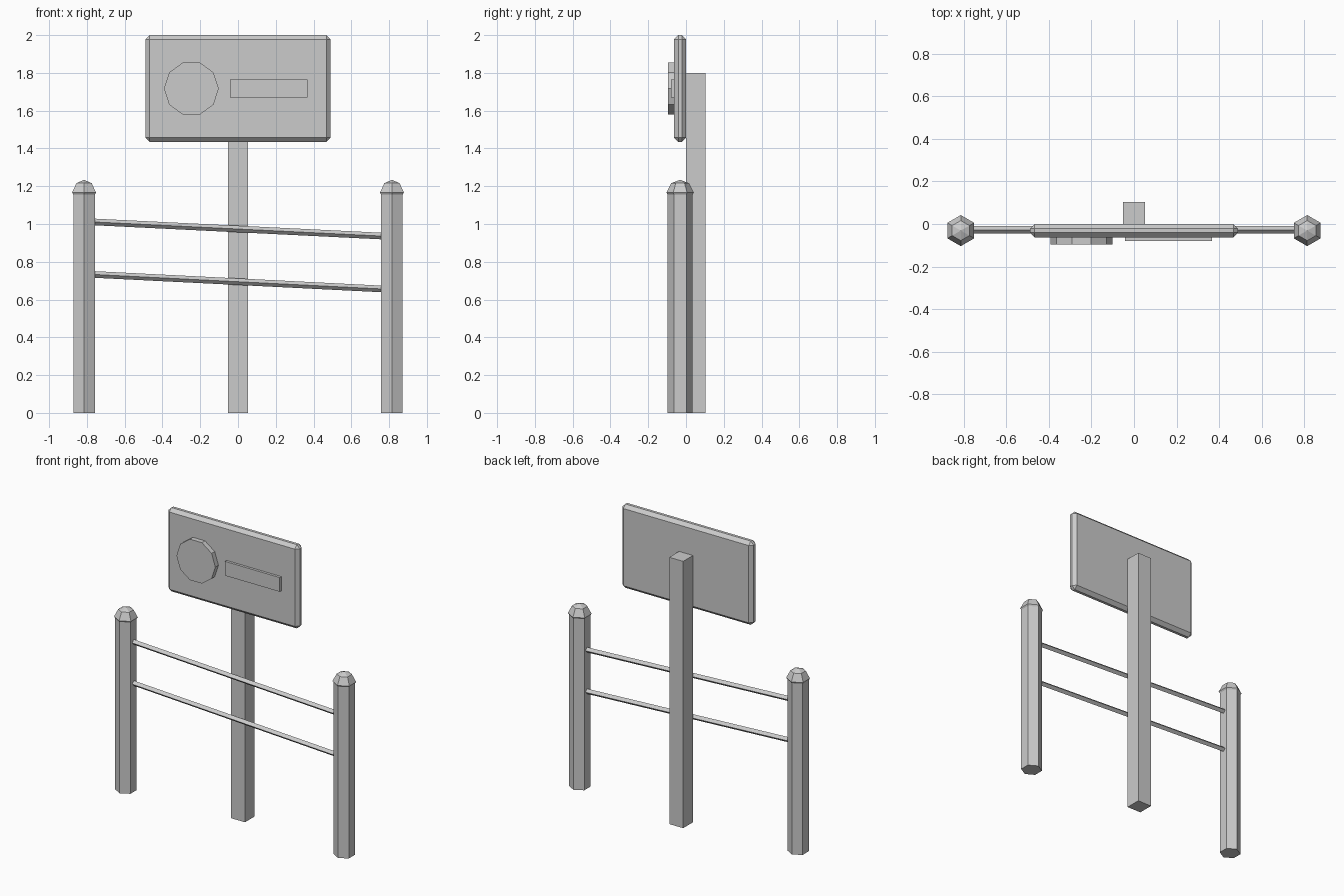
import bpy, bmesh, math
from mathutils import Vector, Matrix

if "Cube" in bpy.data.objects:
    bpy.data.objects.remove(bpy.data.objects["Cube"], do_unlink=True)

grey = bpy.data.materials.new("light grey")
grey.use_nodes = True
colour = (0.6, 0.6, 0.6, 1)
grey.diffuse_color = colour
grey.node_tree.nodes["Principled BSDF"].inputs["Base Color"].default_value = colour


def finish(name, bm):
    bmesh.ops.recalc_face_normals(bm, faces=bm.faces)
    mesh = bpy.data.meshes.new(name)
    bm.to_mesh(mesh)
    bm.free()
    mesh.materials.append(grey)
    obj = bpy.data.objects.new(name, mesh)
    bpy.context.collection.objects.link(obj)
    return obj


def box(name, low, high, bevel=0):
    low, high = Vector(low), Vector(high)
    bm = bmesh.new()
    bmesh.ops.create_cube(bm, size=1, matrix=Matrix.Translation((low + high) / 2)
                          @ Matrix.Diagonal((high - low).to_4d()))
    if bevel:
        bmesh.ops.bevel(bm, geom=bm.edges[:], offset=bevel, segments=1,
                        affect='EDGES', profile=0.5)
    return finish(name, bm)


def prism(name, start, end, radius, sides, turn=0):
    """Closed prism whose axis runs from start to end."""
    start, end = Vector(start), Vector(end)
    axis = end - start
    bm = bmesh.new()
    bmesh.ops.create_cone(
        bm, cap_ends=True, segments=sides, radius1=radius, radius2=radius, depth=axis.length,
        matrix=Matrix.Translation((start + end) / 2)
        @ axis.to_track_quat('Z', 'Y').to_matrix().to_4x4() @ Matrix.Rotation(turn, 4, 'Z'))
    return finish(name, bm)


def lathe_hex(name, centre, profile):
    """Six-sided turned shape with points facing front and back."""
    bm = bmesh.new()
    rings = []
    for r, z in profile:
        rings.append([bm.verts.new((centre[0] + r * math.sin(i * math.pi / 3),
                                    centre[1] + r * math.cos(i * math.pi / 3), z))
                      for i in range(6)])
    for a, b in zip(rings, rings[1:]):
        for i in range(6):
            j = (i + 1) % 6
            bm.faces.new((a[i], a[j], b[j], b[i]))
    bm.faces.new(rings[0])
    bmesh.ops.remove_doubles(bm, verts=bm.verts[:], dist=0.0005)
    return finish(name, bm)


# Side posts with faceted caps
POST_X, POST_Y = 0.815, -0.031
for side, sx in (("right", -1), ("left", 1)):
    centre = (sx * POST_X, POST_Y)
    lathe_hex(side + "_post", centre, [(0.066, 0), (0.066, 1.16), (0, 1.16)])
    lathe_hex(side + "_post_cap", centre,
              [(0.064, 1.153), (0.073, 1.166), (0.047, 1.216), (0, 1.234)])

# Sloping diamond-section rails
for name, z_right, z_left in (("upper_rail", 1.011, 0.936), ("lower_rail", 0.733, 0.656)):
    prism(name, (-0.765, -0.028, z_right), (0.765, -0.028, z_left), 0.0175, 4)

# Sign post behind the board
box("sign_post", (-0.052, 0, 0), (0.052, 0.104, 1.8))

# Chamfered board with raised badge and bar
box("sign_board", (-0.49, -0.063, 1.435), (0.49, 0, 2), bevel=0.022)
prism("round_badge", (-0.247, -0.05, 1.717), (-0.247, -0.096, 1.717), 0.145, 10, math.pi / 2)
box("raised_bar", (-0.042, -0.08, 1.67), (0.367, -0.05, 1.766))
